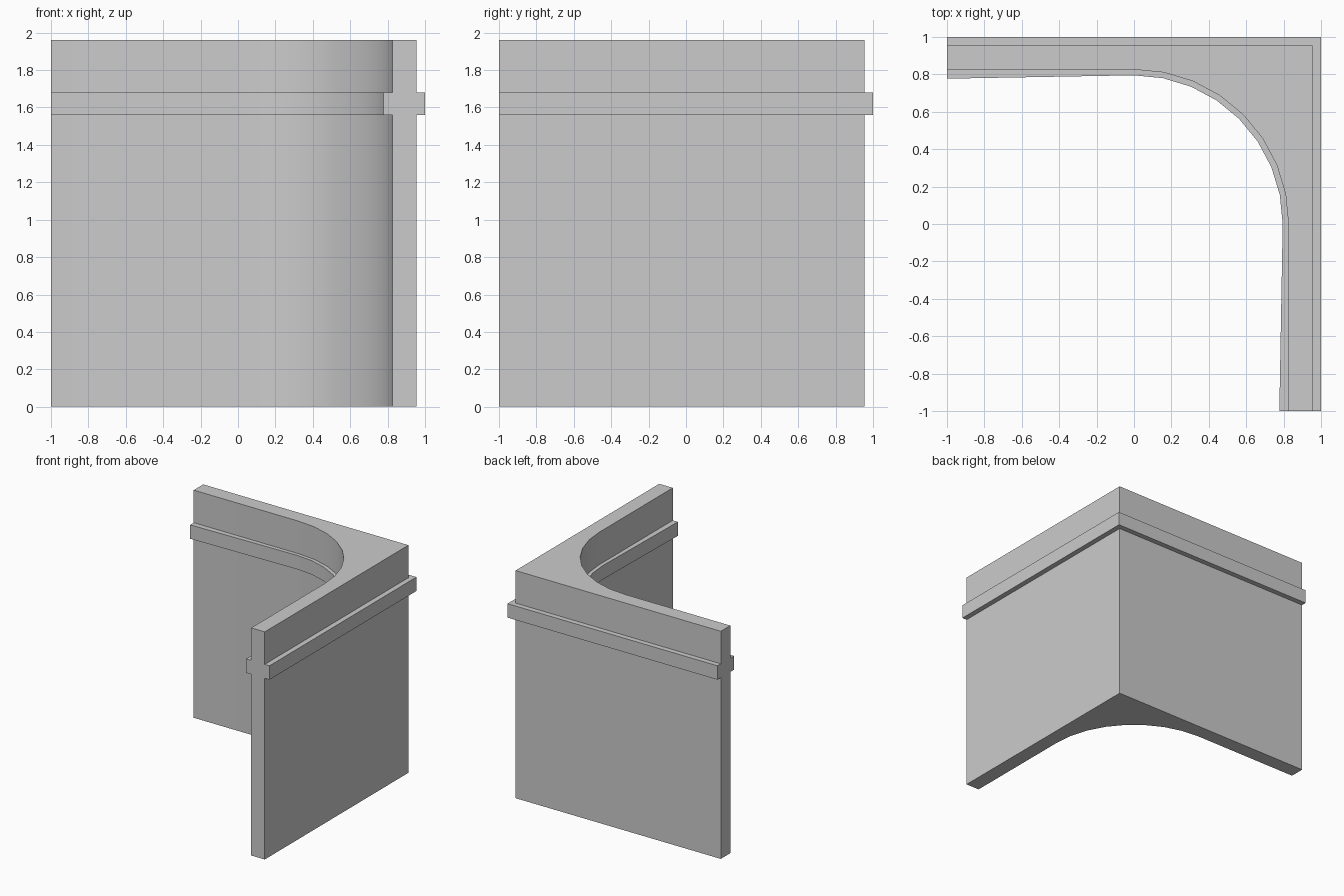
import bpy, bmesh
from math import sin, cos, pi

if "Cube" in bpy.data.objects:
    bpy.data.objects.remove(bpy.data.objects["Cube"])

STEPS = 8  # segments in the rounded inner corner


def inner_path(r, end):
    """Straight leg, quarter round, straight leg; r = arc radius, end = offset at leg tips."""
    arc = [(r * cos(i * pi / 2 / STEPS), r * sin(i * pi / 2 / STEPS)) for i in range(STEPS + 1)]
    return [(end, -1)] + arc + [(-1, end)]


def outer_path(o):
    return [(o, -1), (o, o), (-1, o)]


# Vertical section of the wall with its trim band: (inner radius, inner tip, outer, z)
WALL = (0.826, 0.826, 0.955)
TRIM = (0.795, 0.777, 1.0)
levels = [WALL + (0,), WALL + (1.56,), TRIM + (1.56,), TRIM + (1.68,), WALL + (1.68,), WALL + (1.96,)]

bm = bmesh.new()
inner, outer = [], []
for r, tip, o, z in levels:
    inner.append([bm.verts.new((x, y, z)) for x, y in inner_path(r, tip)])
    outer.append([bm.verts.new((x, y, z)) for x, y in outer_path(o)])

# Inner and outer skins, including the ledges of the trim
for rows in (inner, outer):
    for a, b in zip(rows, rows[1:]):
        for i in range(len(a) - 1):
            bm.faces.new((a[i], a[i + 1], b[i + 1], b[i]))

# Bottom and top
for k in (0, -1):
    bm.faces.new(inner[k] + outer[k][::-1])

# Flat leg ends with the cross-shaped trim outline
for k in (0, -1):
    bm.faces.new([row[k] for row in inner] + [row[k] for row in reversed(outer)])

bmesh.ops.recalc_face_normals(bm, faces=bm.faces)
mesh = bpy.data.meshes.new("corner_wall")
bm.to_mesh(mesh)
bm.free()
wall = bpy.data.objects.new("corner_wall", mesh)
bpy.context.collection.objects.link(wall)

# Smooth the rounded inside, keep the edges sharp
bpy.context.view_layer.objects.active = wall
wall.select_set(True)
bpy.ops.object.shade_smooth_by_angle(angle=pi / 6)
